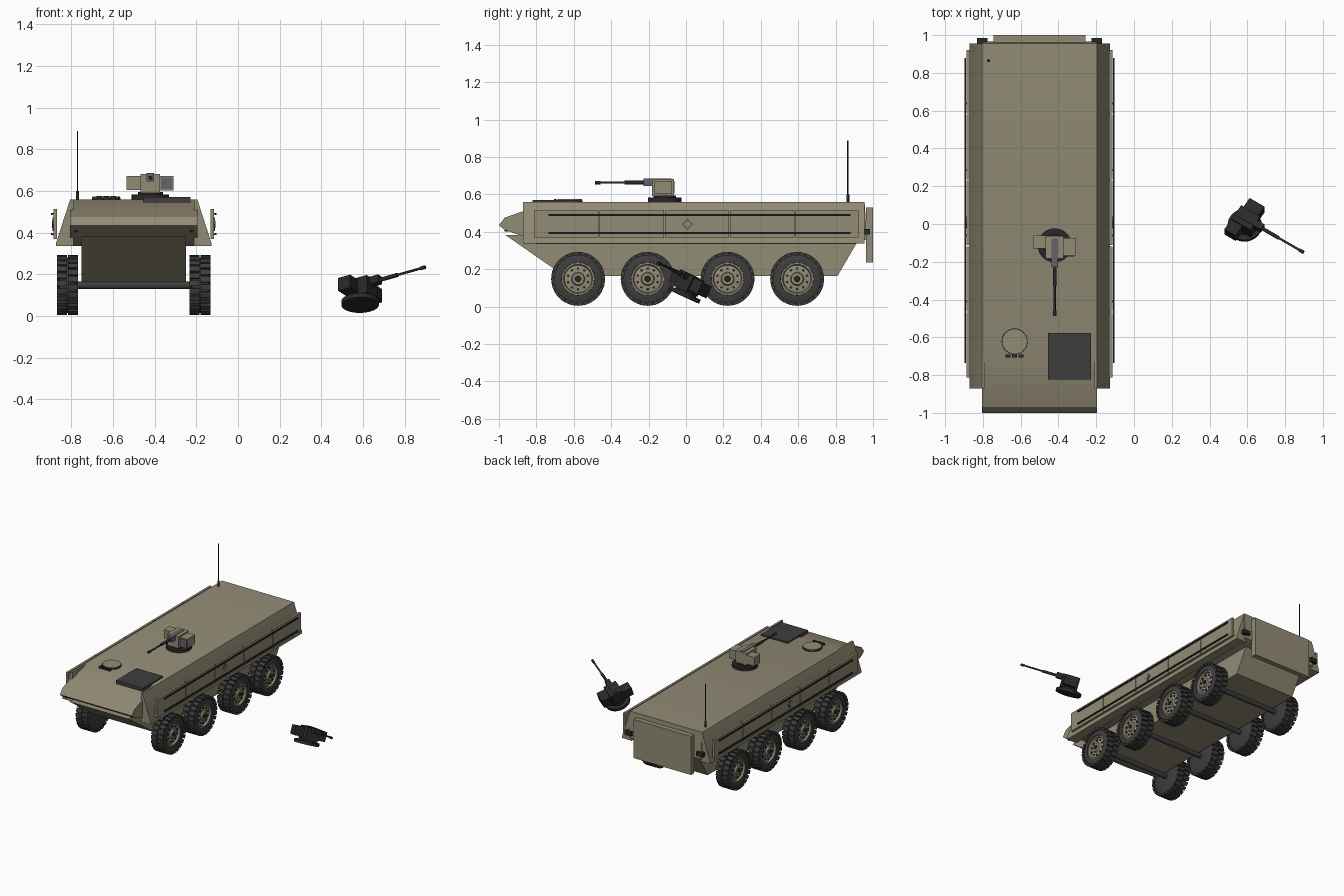
import bpy, bmesh, math
from mathutils import Matrix, Vector

if "Cube" in bpy.data.objects:
    bpy.data.objects.remove(bpy.data.objects["Cube"])

CX = -0.5  # vehicle centreline


def mat(name, c):
    m = bpy.data.materials.new(name)
    m.diffuse_color = (*c, 1)
    m.use_nodes = True
    m.node_tree.nodes["Principled BSDF"].inputs["Base Color"].default_value = m.diffuse_color
    return m


TAN = mat("tan_armour", (0.29, 0.26, 0.18))
DARK = mat("dark_rubber", (0.047, 0.047, 0.048))
BLACK = mat("black_metal", (0.022, 0.022, 0.023))
GREY = mat("grey_metal", (0.13, 0.13, 0.14))


def finish(name, bm, mats, angle=30, xf=None):
    bmesh.ops.recalc_face_normals(bm, faces=bm.faces)
    me = bpy.data.meshes.new(name)
    bm.to_mesh(me)
    bm.free()
    me.shade_smooth()
    me.set_sharp_from_angle(angle=math.radians(angle))
    for m in mats:
        me.materials.append(m)
    ob = bpy.data.objects.new(name, me)
    if xf:
        ob.matrix_world = xf
    bpy.context.collection.objects.link(ob)
    return ob


def add_box(bm, lo, hi, rot=None, mi=0):
    c = [(a + b) / 2 for a, b in zip(lo, hi)]
    s = [abs(b - a) for a, b in zip(lo, hi)]
    m = (rot or Matrix()) @ Matrix.Translation(c) @ Matrix.Diagonal((*s, 1))
    for v in bmesh.ops.create_cube(bm, size=1, matrix=m)["verts"]:
        for f in v.link_faces:
            f.material_index = mi


def box(name, lo, hi, m, xf=None):
    bm = bmesh.new()
    add_box(bm, lo, hi)
    return finish(name, bm, [m], xf=xf)


def rod(name, a, b, r, m, xf=None, n=16):
    a, b = Vector(a), Vector(b)
    d = b - a
    bm = bmesh.new()
    bmesh.ops.create_cone(bm, cap_ends=True, segments=n, radius1=r, radius2=r, depth=d.length,
                          matrix=Matrix.Translation((a + b) / 2) @ d.to_track_quat('Z', 'Y').to_matrix().to_4x4())
    return finish(name, bm, [m], 50, xf)


def prism(name, pts, vec, m):
    """Extrude a closed outline along a vector."""
    bm = bmesh.new()
    f = bm.faces.new([bm.verts.new(p) for p in pts])
    r = bmesh.ops.extrude_face_region(bm, geom=[f])
    bmesh.ops.translate(bm, vec=vec, verts=[v for v in r["geom"] if isinstance(v, bmesh.types.BMVert)])
    return finish(name, bm, [m])


def lathe(bm, prof, n, mi):
    """Spin an (x, radius) profile around the x axis."""
    rings = []
    for x, r in prof:
        k = n if r > 0 else 1
        rings.append([bm.verts.new((x, r * math.cos(2 * math.pi * i / n), r * math.sin(2 * math.pi * i / n)))
                      for i in range(k)])
    for p, q in zip(rings, rings[1:]):
        for i in range(n):
            j = (i + 1) % n
            vs = [p[i % len(p)], p[j % len(p)], q[j % len(q)], q[i % len(q)]]
            bm.faces.new(list(dict.fromkeys(vs))).material_index = mi


# --- hull ---
upper = [(-0.70, .56), (-0.88, .507), (-0.97, .475), (-1.0, .435), (-0.97, .41), (-0.87, .375),
         (-0.80, .335), (0.91, .335), (0.967, .36), (0.955, .56)]
prism("upper_hull", [(CX - .305, y, z) for y, z in upper], (.61, 0, 0), TAN)
lower = [(-0.965, .382), (-0.65, .163), (0.81, .163), (0.91, .335), (0.91, .39)]
prism("lower_hull", [(CX - .25, y, z) for y, z in lower], (.50, 0, 0), TAN)
box("rear_door", (CX - .243, .962, .235), (CX + .243, 1.0, .53), TAN)

# --- parts on both flanks ---
for s, side in ((-1, "left"), (1, "right")):
    sec = [(.29, .56), (.305, .56), (.372, .352), (.372, .337), (.29, .337)]
    prism(side + "_sponson", [(CX + s * x, -.872, z) for x, z in sec], (0, 1.827, 0), TAN)
    edges = [-.815, -.465, -.115, .232, .582, .925]
    for i in range(5):
        box(f"{side}_side_panel_{i+1}", (CX + s * .368, edges[i] + .003, .37),
            (CX + s * .386, edges[i + 1] - .003, .513), TAN)
    for z in (.393, .49):
        box(side + "_side_rail", (CX + s * .389, -.735, z - .005), (CX + s * .397, .88, z + .005), BLACK)
        for y in edges[1:5]:
            box(side + "_rail_bracket", (CX + s * .38, y + .05, z - .004), (CX + s * .392, y + .06, z + .004), BLACK)
    # diamond marker: grey border with a tan centre
    for name, r, d, m in (("diamond_border", .032, .389, GREY), ("diamond_centre", .018, .391, TAN)):
        prism(f"{side}_{name}", [(CX + s * .384, .008 + a * r, .44 + b * r)
                                 for a, b in ((1, 0), (0, 1), (-1, 0), (0, -1))], (s * (d - .384), 0, 0), m)
    box(side + "_rear_lamp", (CX + s * .275, .95, .385), (CX + s * .33, .985, .415), BLACK)
    rod(side + "_front_lamp", (CX + s * .277, -.97, .412), (CX + s * .277, -.94, .412), .01, BLACK)

# --- roof fittings ---
box("engine_hatch", (-.455, -.822, .545), (-.228, -.577, .57), DARK)
rod("hatch_rim", (-.632, -.622, .55), (-.632, -.622, .568), .069, BLACK, n=32)
rod("driver_hatch", (-.632, -.622, .55), (-.632, -.622, .574), .065, TAN, n=32)
for i in (-1, 0, 1):
    box("periscope", (-.632 + i * .034 - .013, -.706, .54), (-.632 + i * .034 + .013, -.692, .575), BLACK)
rod("antenna_base", (-.77, .865, .55), (-.77, .865, .6), .008, BLACK)
rod("antenna", (-.77, .865, .59), (-.77, .865, .887), .003, BLACK, n=8)

# --- wheels: one shared mesh ---
bm = bmesh.new()
lathe(bm, [(-.047, 0), (-.047, .112), (-.038, .133), (.038, .133), (.047, .112), (.047, .088), (.03, .085)], 36, 1)
lathe(bm, [(.03, .087), (.042, .087), (.042, .078), (.028, .073), (.033, .036), (.044, .031), (.044, 0)], 36, 0)
N = 24
for i in range(N):
    for side in (-1, 1):
        rot = Matrix.Rotation(2 * math.pi * (i + .25 * side) / N, 4, 'X')
        add_box(bm, (side * .003, -.0135, .125), (side * .05, .0135, .1435), rot, 1)
for i in range(10):
    rot = Matrix.Rotation(2 * math.pi * i / 10, 4, 'X')
    add_box(bm, (.025, -.006, .05), (.036, .006, .062), rot, 2)
lathe(bm, [(.044, .016), (.05, .014), (.05, 0)], 16, 2)
wheel = finish("wheel", bm, [TAN, DARK, BLACK])
first = True
for y in (-.577, -.205, .222, .594):
    rod("axle", (CX - .29, y, .147), (CX + .29, y, .147), .018, DARK)
    for s in (-1, 1):
        ob = wheel if first else bpy.data.objects.new("wheel", wheel.data)
        if not first:
            bpy.context.collection.objects.link(ob)
        first = False
        ob.matrix_world = Matrix.Translation((CX + s * .318, y, .148)) @ Matrix.Rotation(0 if s > 0 else math.pi, 4, 'Z')


# --- remote weapon station, origin at the bottom of its ring, facing -y ---
def station(prefix, xf, body, metal, glass):
    p = prefix + "_"
    rod(p + "turret_ring", (0, 0, 0), (0, 0, .022), .09, metal, xf, 32)
    rod(p + "turret_pedestal", (0, 0, .02), (0, 0, .035), .06, metal, xf, 24)
    box(p + "turret_body", (-.048, -.07, .03), (.047, .05, .122), body, xf)
    box(p + "ammo_box", (-.115, -.018, .045), (-.046, .052, .112), body, xf)
    box(p + "sight_box", (.045, -.055, .042), (.11, .038, .112), body, xf)
    box(p + "sight_glass", (.05, -.058, .05), (.106, -.053, .104), glass, xf)
    box(p + "gun_receiver", (-.018, -.115, .086), (.018, .035, .125), glass, xf)
    for nm, a, b, r in (("barrel_sleeve", -.11, -.215, .010), ("barrel", -.2, -.36, .006), ("muzzle", -.345, -.373, .009)):
        rod(p + nm, (0, a, .103), (0, b, .103), r, metal, xf, 12)


station("roof", Matrix.Translation((-.42, -.113, .56)), TAN, BLACK, GREY)

# wrecked copy lying beside the vehicle
fwd = Vector((.84, -.487, .237)).normalized()
up = Vector((-.013, .42, .907))
up = (up - fwd * up.dot(fwd)).normalized()
xf = Matrix((-up.cross(-fwd) * -1, -fwd, up)).transposed()
xf.col[0] = (-fwd).cross(up)
station("loose", Matrix.Translation((.586, -.012, .053)) @ xf.to_4x4(), BLACK, BLACK, BLACK)
